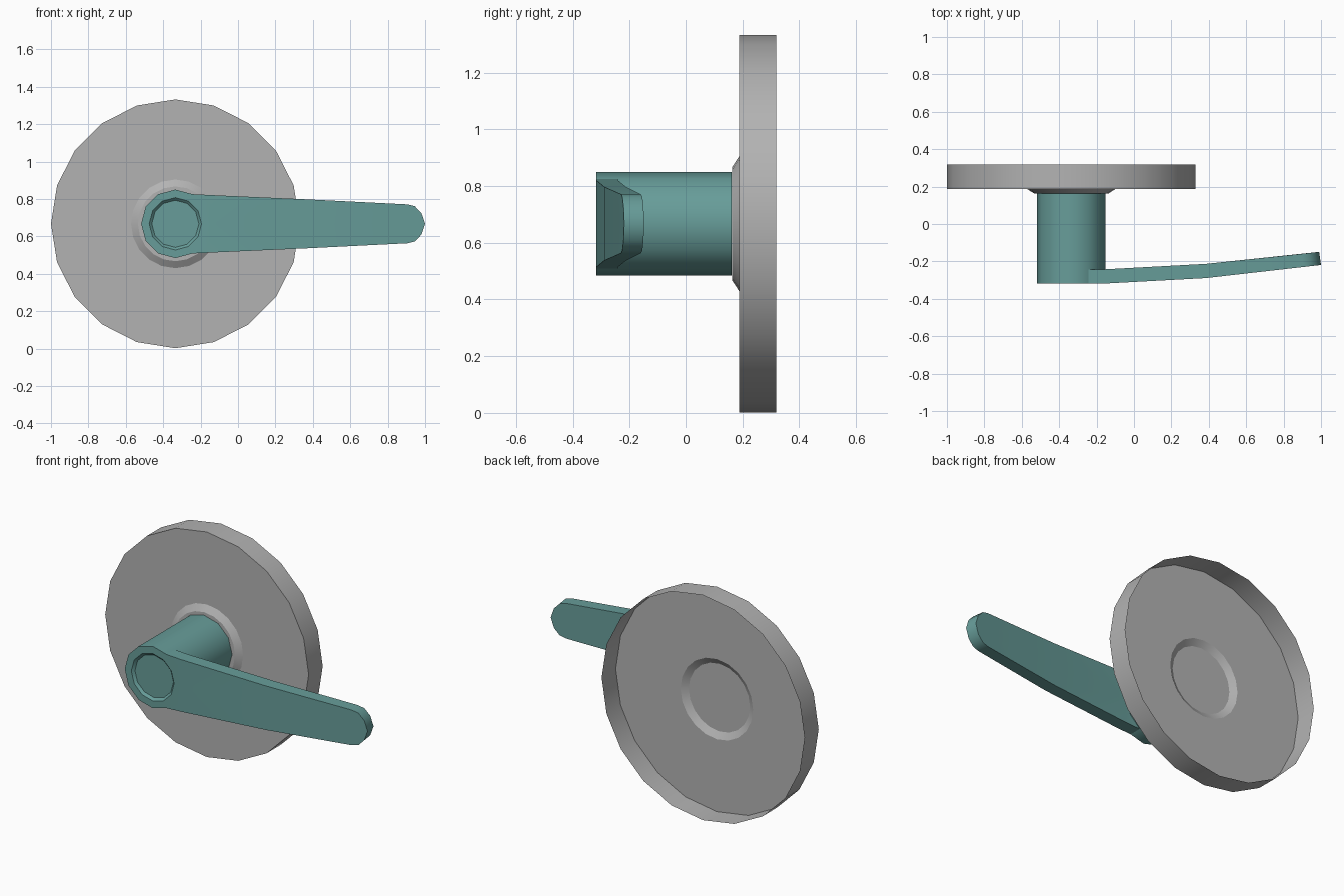
import bpy, bmesh
from math import cos, sin, pi, radians

if "Cube" in bpy.data.objects:
    bpy.data.objects.remove(bpy.data.objects["Cube"])

CX, CZ = -0.335, 0.667          # axis of the rose and spindle
Y_FRONT, THICK = -0.318, 0.076  # lever front plane and thickness

teal = bpy.data.materials.new("teal")
teal.diffuse_color = (0.136, 0.336, 0.32, 1)
teal.use_nodes = True
teal.node_tree.nodes["Principled BSDF"].inputs["Base Color"].default_value = teal.diffuse_color
grey = bpy.data.materials.new("grey")
grey.diffuse_color = (0.45, 0.45, 0.45, 1)
grey.use_nodes = True
grey.node_tree.nodes["Principled BSDF"].inputs["Base Color"].default_value = grey.diffuse_color


def finish(bm, name, mat, smooth):
    bmesh.ops.remove_doubles(bm, verts=bm.verts, dist=1e-5)
    bmesh.ops.recalc_face_normals(bm, faces=bm.faces)
    me = bpy.data.meshes.new(name)
    bm.to_mesh(me)
    bm.free()
    ob = bpy.data.objects.new(name, me)
    bpy.context.collection.objects.link(ob)
    me.materials.append(mat)
    bpy.ops.object.select_all(action='DESELECT')
    ob.select_set(True)
    bpy.context.view_layer.objects.active = ob
    bpy.ops.object.shade_smooth_by_angle(angle=radians(smooth))
    return ob


def lathe(name, profile, sides, mat, smooth, cap_start=False, cap_end=False):
    """Turn a (radius, y) profile about the spindle axis."""
    bm = bmesh.new()
    rings = [[bm.verts.new((CX + r * cos(2 * pi * i / sides), y,
                            CZ + r * sin(2 * pi * i / sides)))
              for i in range(sides)] for r, y in profile]
    for a, b in zip(rings, rings[1:]):
        for i in range(sides):
            j = (i + 1) % sides
            bm.faces.new((a[i], a[j], b[j], b[i]))
    if cap_start:
        bm.faces.new(rings[0])
    if cap_end:
        bm.faces.new(rings[-1])
    return finish(bm, name, mat, smooth)


# Rose: thin pan open at the back, with a low raised collar
lathe("rose_plate", [(0.665, 0.319), (0.665, 0.188), (0.237, 0.188), (0.2, 0.164)],
      20, grey, 31, cap_end=True)

# Spindle hub with a shallow round recess in its front
R = 0.183
lathe("spindle_hub", [(0.126, -0.304), (0.14, Y_FRONT), (R, Y_FRONT), (R, 0.162)],
      12, teal, 36, cap_start=True, cap_end=True)


# Lever: half outline mirrored about its centre line, bent back in two steps
def front_y(x):
    x0, x1 = CX + R, 0.385
    if x <= x0:
        return Y_FRONT
    if x <= x1:
        return Y_FRONT + 0.029 * (x - x0) / (x1 - x0)
    return Y_FRONT + 0.029 + 0.07 * (x - x1) / (1 - x1)


hub_edge = [(CX + R * cos(radians(a)), R * sin(radians(a))) for a in (60, 30, 0)]
root_mid, root_top = hub_edge[-1], (CX + R, 0.154)
bend_mid, bend_top = (0.385, 0), (0.385, 0.13)
tip = [(0.905, 0.104), (0.945, 0.094), (0.98, 0.058), (1.0, 0)]
panels = [hub_edge + [root_top],
          [root_mid, bend_mid, bend_top, root_top],
          [bend_mid, bend_top] + tip]

bm = bmesh.new()
for side in (1, -1):
    for pts in panels:
        bm.faces.new([bm.verts.new((x, front_y(x), CZ + side * h)) for x, h in pts])
bmesh.ops.remove_doubles(bm, verts=bm.verts, dist=1e-5)
bmesh.ops.recalc_face_normals(bm, faces=bm.faces)
front = bm.faces[:]
new = bmesh.ops.extrude_face_region(bm, geom=front, use_keep_orig=True)["geom"]
for v in (g for g in new if isinstance(g, bmesh.types.BMVert)):
    v.co.y += THICK - (0.006 if v.co.x > 0.5 else 0)
    if v.co.x > 0.5:
        v.co.x -= 0.01
finish(bm, "lever_arm", teal, 42)
